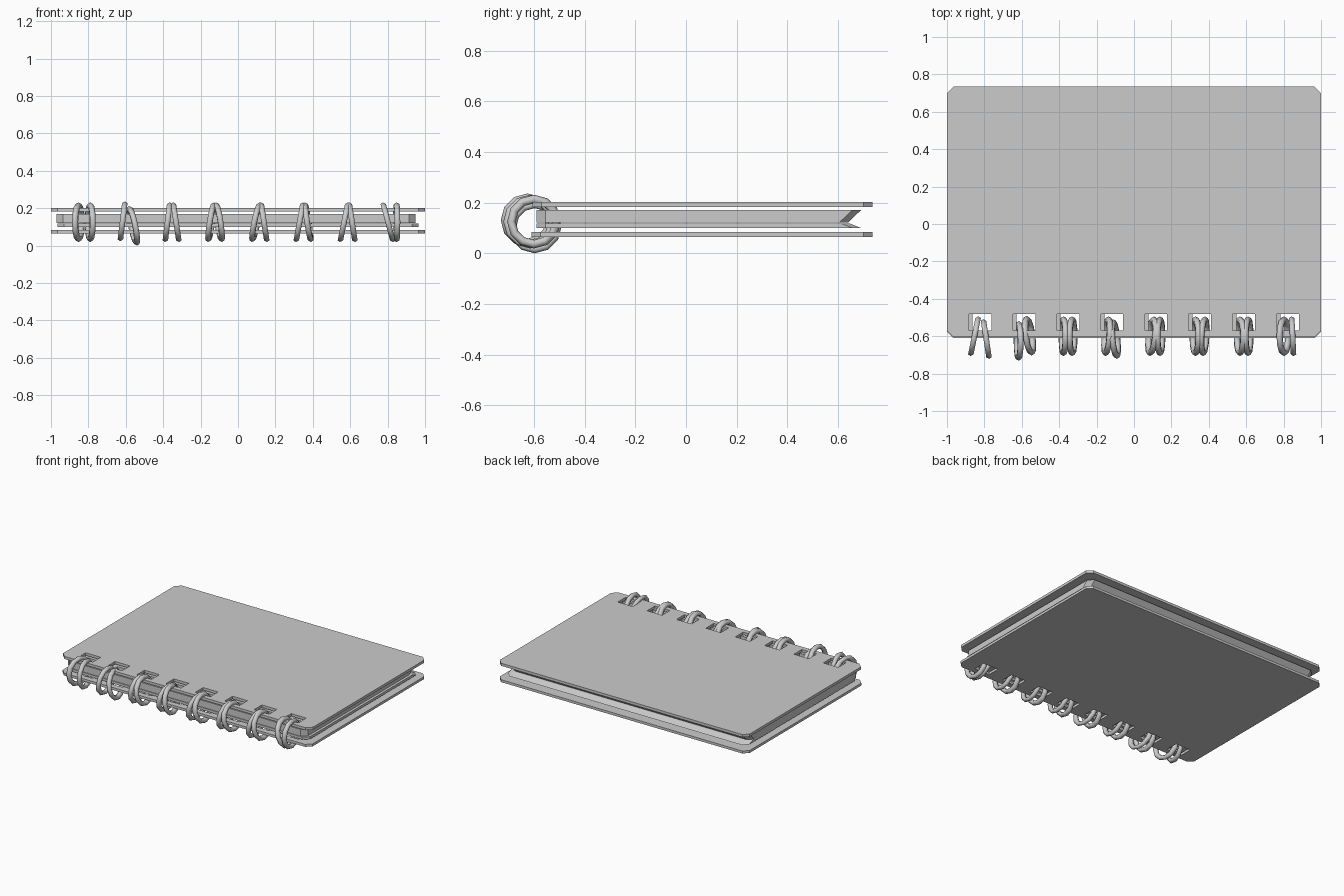
import bpy, bmesh, math
from mathutils import Matrix

cube = bpy.data.objects.get("Cube")
if cube:
    bpy.data.objects.remove(cube, do_unlink=True)

grey = bpy.data.materials.new("plain grey")
grey.use_nodes = True
colour = (0.6, 0.6, 0.6, 1)
grey.diffuse_color = colour
grey.node_tree.nodes["Principled BSDF"].inputs["Base Color"].default_value = colour

PITCH = 0.235
HOLES = [PITCH * (i - 3.5) for i in range(8)]


def make_object(name, bm):
    bmesh.ops.recalc_face_normals(bm, faces=bm.faces)
    mesh = bpy.data.meshes.new(name)
    bm.to_mesh(mesh)
    bm.free()
    obj = bpy.data.objects.new(name, mesh)
    bpy.context.collection.objects.link(obj)
    mesh.materials.append(grey)
    return obj


def punch_holes(obj, shift):
    """Cut the row of square binding holes through a sheet."""
    bm = bmesh.new()
    for x in HOLES:
        place = Matrix.Translation((x + shift, -0.525, 0.12)) @ Matrix.Diagonal((0.12, 0.09, 0.5, 1))
        bmesh.ops.create_cube(bm, size=1, matrix=place)
    cutter = make_object("hole_cutter", bm)
    cutter.hide_render = True
    mod = obj.modifiers.new("holes", 'BOOLEAN')
    mod.operation = 'DIFFERENCE'
    mod.solver = 'EXACT'
    mod.object = cutter
    bpy.context.view_layer.objects.active = obj
    bpy.ops.object.modifier_apply(modifier=mod.name)
    bpy.data.objects.remove(cutter, do_unlink=True)


def sheet(name, x0, x1, y0, back_low, back_high, z0, z1, chamfer, shift=0):
    """Slab with clipped corners; its back edge may slant with height."""
    bm = bmesh.new()
    rings = []
    for z, y1 in ((z0, back_low), (z1, back_high)):
        c = chamfer
        outline = [(x0 + c, y0), (x1 - c, y0), (x1, y0 + c), (x1, y1 - c),
                   (x1 - c, y1), (x0 + c, y1), (x0, y1 - c), (x0, y0 + c)]
        rings.append([bm.verts.new((x, y, z)) for x, y in outline])
    low, high = rings
    bm.faces.new(low)
    bm.faces.new(high)
    for i in range(8):
        j = (i + 1) % 8
        bm.faces.new((low[i], low[j], high[j], high[i]))
    punch_holes(make_object(name, bm), shift)


# Covers
sheet("bottom_cover", -1, 1, -0.61, 0.735, 0.735, 0.065, 0.083, 0.035)
sheet("top_cover", -1, 1, -0.605, 0.735, 0.735, 0.183, 0.202, 0.035)
# Page stacks
sheet("lower_pages", -0.965, 0.965, -0.59, 0.69, 0.645, 0.1, 0.118, 0.035, 0.012)
sheet("upper_pages", -0.97, 0.95, -0.59, 0.64, 0.69, 0.121, 0.17, 0.035, 0.02)


def wire_ring(name, x, lean, yaw, y=-0.6, z=0.125):
    """Wire loop standing across the binding edge, slightly askew."""
    bpy.ops.mesh.primitive_torus_add(major_segments=12, minor_segments=6,
                                     major_radius=0.089, minor_radius=0.017)
    obj = bpy.context.object
    obj.name = name
    skew = Matrix.Identity(4)
    skew[0][1], skew[0][2] = yaw, lean
    obj.data.transform(skew @ Matrix.Rotation(math.pi / 2, 4, 'Y'))
    obj.location = (x, y, z)
    obj.data.materials.append(grey)
    bpy.ops.object.shade_smooth()


# Binding wire pairs: left x, right x, leans, yaws
PAIRS = [
    (-0.853, -0.79, 0, 0, 0.2, -0.15),
    (-0.617, -0.561, 0.12, -0.2, 0, -0.13),
    (-0.377, -0.331, 0.12, -0.15, 0, 0),
    (-0.144, -0.102, 0.15, -0.15, 0.08, -0.1),
    (0.096, 0.139, 0.2, -0.15, 0.1, 0),
    (0.329, 0.374, 0.18, -0.15, 0, 0.05),
    (0.567, 0.61, 0.2, -0.15, 0, 0),
    (0.802, 0.848, -0.26, 0, 0, -0.05),
]
SLIPPED = {(0, 1): (-0.615, 0.125), (1, 0): (-0.625, 0.13),
           (1, 1): (-0.597, 0.106), (3, 1): (-0.615, 0.125)}
for i, pair in enumerate(PAIRS):
    for side in (0, 1):
        y, z = SLIPPED.get((i, side), (-0.6, 0.125))
        wire_ring(f"binding_ring_{i + 1}_{'ab'[side]}", pair[side], pair[2 + side], pair[4 + side], y, z)
